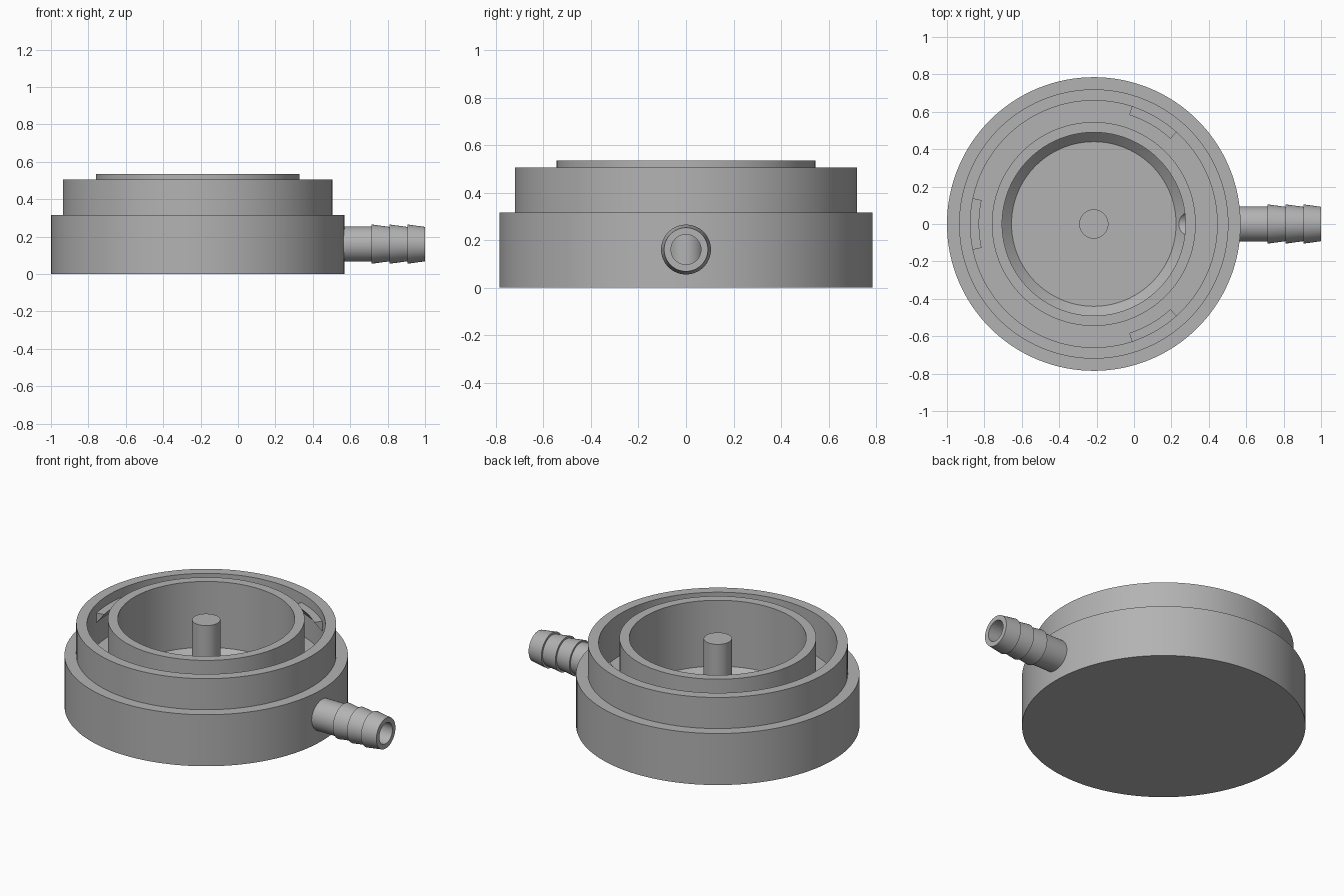
import bpy
import bmesh
from math import cos, sin, pi, radians
from mathutils import Matrix

cube = bpy.data.objects.get("Cube")
if cube:
    bpy.data.objects.remove(cube, do_unlink=True)

CENTRE_X = -0.215
PORT_Z = 0.16
BORE = 0.063

grey = bpy.data.materials.new("plain grey")
grey.use_nodes = True
grey.diffuse_color = (0.45, 0.45, 0.45, 1)
grey.node_tree.nodes["Principled BSDF"].inputs["Base Color"].default_value = (0.45, 0.45, 0.45, 1)


def finish(name, bm, matrix):
    bmesh.ops.remove_doubles(bm, verts=bm.verts, dist=1e-5)
    bmesh.ops.recalc_face_normals(bm, faces=bm.faces)
    bm.transform(matrix)
    mesh = bpy.data.meshes.new(name)
    bm.to_mesh(mesh)
    bm.free()
    mesh.materials.append(grey)
    obj = bpy.data.objects.new(name, mesh)
    bpy.context.collection.objects.link(obj)
    return obj


def lathe(name, profile, matrix, steps=128, start=0.0, sweep=2 * pi, closed=False):
    """Sweep (radius, height) points around z; partial sweeps get end caps."""
    bm = bmesh.new()
    full = sweep > 6.28
    rings = []
    for i in range(steps if full else steps + 1):
        a = start + sweep * i / steps
        rings.append([bm.verts.new((r * cos(a), r * sin(a), z)) for r, z in profile])
    count = len(profile)
    for i in range(steps):
        a, b = rings[i], rings[(i + 1) % len(rings)]
        for j in range(count if closed else count - 1):
            k = (j + 1) % count
            bm.faces.new((a[j], b[j], b[k], a[k]))
    if not full:
        bm.faces.new(rings[0])
        bm.faces.new(rings[-1][::-1])
    # Merge the points on the axis
    bmesh.ops.remove_doubles(bm, verts=bm.verts, dist=1e-5)
    return finish(name, bm, matrix)


def smooth(obj):
    bpy.ops.object.select_all(action="DESELECT")
    obj.select_set(True)
    bpy.context.view_layer.objects.active = obj
    bpy.ops.object.shade_smooth_by_angle(angle=radians(25))


upright = Matrix.Translation((CENTRE_X, 0, 0))
sideways = Matrix.Translation((0, 0, PORT_Z)) @ Matrix.Rotation(pi / 2, 4, "Y")

# Stepped body with outer rim, ring groove, inner cup and centre post
body = lathe("body", [
    (0, 0), (0.785, 0), (0.785, 0.315), (0.72, 0.315), (0.72, 0.505), (0.66, 0.505),
    (0.66, 0.25), (0.545, 0.25), (0.545, 0.535), (0.49, 0.535), (0.49, 0.132),
    (0.44, 0.082), (0.078, 0.082), (0.078, 0.53), (0, 0.53)], upright)

# Bore from the side port into the cup
cutter = lathe("bore_cutter", [(0, 0.1), (BORE, 0.1), (BORE, 0.8), (0, 0.8)], sideways, 48)
cutter.hide_render = True
cut = body.modifiers.new("bore", "BOOLEAN")
cut.operation = "DIFFERENCE"
cut.solver = "EXACT"
cut.object = cutter
bpy.context.view_layer.objects.active = body
bpy.ops.object.modifier_apply(modifier="bore")
bpy.data.objects.remove(cutter, do_unlink=True)
smooth(body)

# Barbed hose connector
barbs = []
for x in (0.715, 0.81, 0.905):
    barbs += [(0.105, x), (0.092, x + 0.095)]
hose = lathe("hose_connector", [(BORE, 0.5), (0.094, 0.5), (0.094, 0.715)] + barbs + [(BORE, 1.0)],
             sideways, 64, closed=True)
smooth(hose)

# Three locking tabs inside the outer rim
for i, angle in enumerate((60, 180, 300)):
    tab = lathe(f"locking_tab_{i + 1}", [(0.665, 0.45), (0.613, 0.45), (0.66, 0.39), (0.665, 0.39)],
                upright, 12, radians(angle - 12), radians(24), closed=True)
    smooth(tab)
